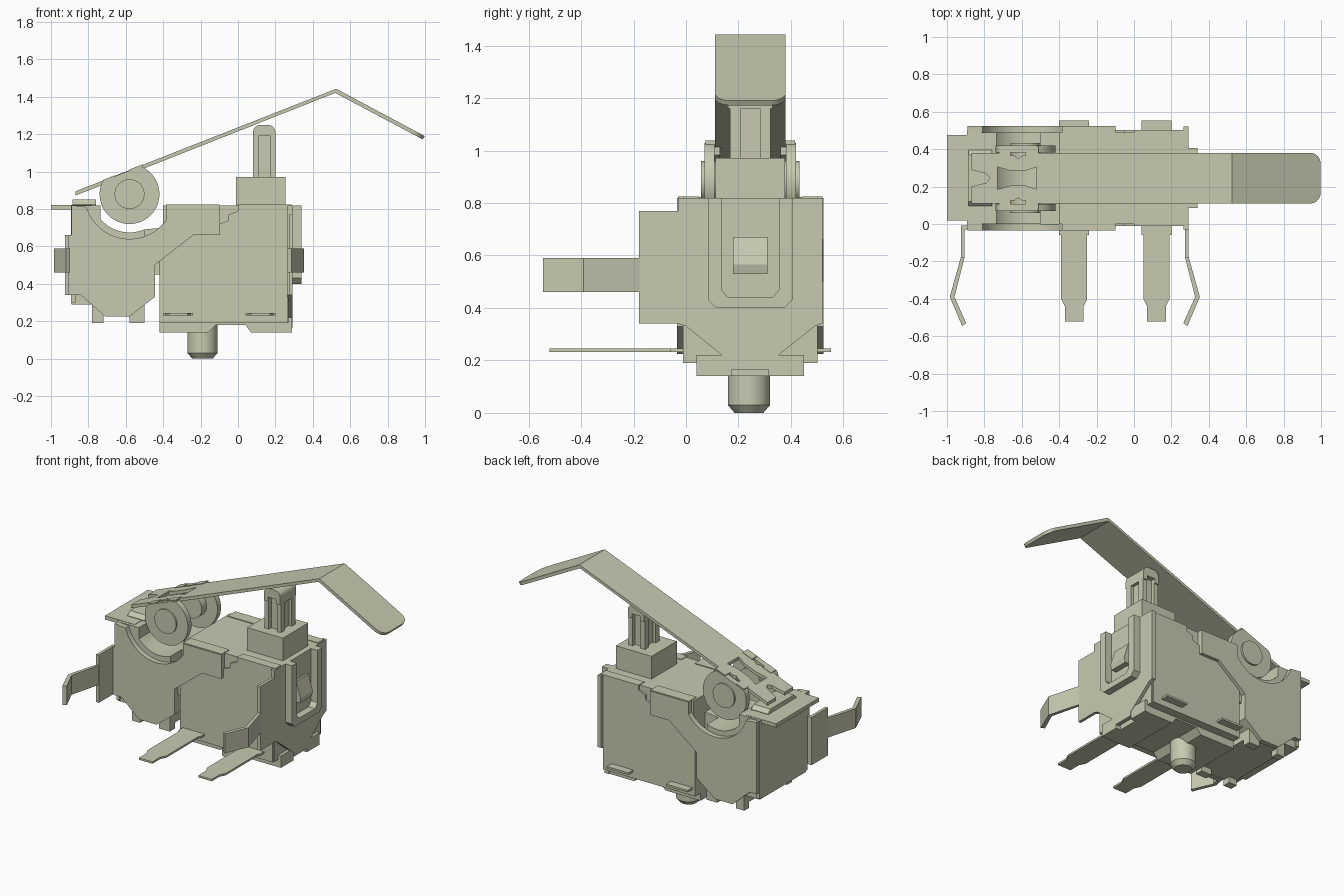
import bpy, bmesh, math

cube = bpy.data.objects.get("Cube")
if cube:
    bpy.data.objects.remove(cube, do_unlink=True)

MID = 0.245  # symmetry plane of the body in y
COLOR = (0.57, 0.59, 0.435, 1.0)
mat = bpy.data.materials.new("sage_grey")
mat.use_nodes = True
mat.diffuse_color = COLOR
bsdf = mat.node_tree.nodes["Principled BSDF"]
bsdf.inputs["Base Color"].default_value = COLOR
bsdf.inputs["Roughness"].default_value = 0.6


def prism(name, pts, axis, a, b, deform=None, tip_bevel=0):
    """Extrude a 2D profile along an axis from a to b."""
    place = {"x": lambda p, t: (t, p[0], p[1]),
             "y": lambda p, t: (p[0], t, p[1]),
             "z": lambda p, t: (p[0], p[1], t)}[axis]
    bm = bmesh.new()
    lo = [bm.verts.new(place(p, a)) for p in pts]
    hi = [bm.verts.new(place(p, b)) for p in pts]
    n = len(pts)
    bm.faces.new(lo)
    bm.faces.new(hi[::-1])
    for i in range(n):
        j = (i + 1) % n
        bm.faces.new((lo[i], hi[i], hi[j], lo[j]))
    if deform:
        for v in bm.verts:
            v.co = deform(v.co)
    if tip_bevel:
        ends = [e for e in bm.edges if all(v.co.x > 0.95 for v in e.verts)
                and abs(e.verts[0].co.y - e.verts[1].co.y) < 1e-4]
        bmesh.ops.bevel(bm, geom=ends, offset=tip_bevel, segments=6,
                        profile=0.5, affect='EDGES')
    bmesh.ops.recalc_face_normals(bm, faces=bm.faces[:])
    me = bpy.data.meshes.new(name)
    bm.to_mesh(me)
    bm.free()
    me.materials.append(mat)
    me.shade_smooth()
    me.set_sharp_from_angle(angle=math.radians(28))
    ob = bpy.data.objects.new(name, me)
    bpy.context.collection.objects.link(ob)
    return ob


def box(name, x0, x1, y0, y1, z0, z1):
    return prism(name, [(x0, y0), (x1, y0), (x1, y1), (x0, y1)], "z", z0, z1)


def pair(name, pts, a, b):
    """Profile in x-z, extruded in y, on the front and mirrored at the back."""
    prism(name + "_front", pts, "y", a, b)
    prism(name + "_back", pts, "y", 2 * MID - b, 2 * MID - a)


def box_pair(name, x0, x1, y0, y1, z0, z1):
    pair(name, [(x0, z0), (x1, z0), (x1, z1), (x0, z1)], y0, y1)


def arc(cx, cy, r, a0, a1, n=20):
    return [(cx + r * math.cos(math.radians(a0 + (a1 - a0) * i / n)),
             cy + r * math.sin(math.radians(a0 + (a1 - a0) * i / n)))
            for i in range(n + 1)]


PX, PZ, TOP = -0.58, 0.88, 0.82  # lever pivot and housing top


def recess(r, x_right, x_left):
    """Arc below the pivot between two x limits, from right to left."""
    a0 = -math.degrees(math.acos((x_right - PX) / r))
    a1 = -math.degrees(math.acos((x_left - PX) / r))
    return arc(PX, PZ, r, a0, a1)


# housing: core with a pivot trough, and side layers split by a slot beside it
left_low = [(-0.89, 0.29), (-0.78, 0.29), (-0.78, 0.23), (-0.5, 0.23), (-0.5, 0.29)]
slot = [(-0.445, 0.33), (-0.445, 0.45), (-0.42, 0.45), (-0.42, 0.19)]
trough = recess(0.205, -0.5, -0.735) + [(-0.735, TOP), (-0.89, TOP)]
right_block = [(0.27, 0.19), (0.27, TOP), (-0.4, TOP)]
prism("housing_core", left_low + slot + right_block + [(-0.4, 0.70)] + trough,
      "y", 0.12, 2 * MID - 0.12)
pair("housing_side", left_low + slot + right_block + [(-0.4, 0.56), (-0.5, 0.56)] + trough, 0.0, 0.12)
prism("housing_base", [(-0.42, 0.14), (-0.16, 0.14), (-0.12, 0.18), (0.04, 0.18), (0.07, 0.14),
                       (0.255, 0.14), (0.255, 0.24), (-0.42, 0.24)], "y", 0.04, 0.445)
box_pair("base_corner", 0.255, 0.29, 0.04, 0.175, 0.14, 0.22)

# plastic side panels with a stepped upper corner
pair("side_panel", [(-0.42, 0.19), (0.265, 0.19), (0.265, 0.80), (0.25, TOP), (0.0, TOP), (0.0, 0.79),
                    (-0.05, 0.77), (-0.05, 0.74), (-0.1, 0.72), (-0.1, 0.66), (-0.24, 0.66),
                    (-0.42, 0.52)], -0.012, 0.005)
# metal bracket sides
pair("bracket_side", [(-0.89, 0.34), (-0.84, 0.34), (-0.71, 0.225), (-0.58, 0.225), (-0.445, 0.33),
                      (-0.445, 0.50), (-0.24, 0.66), (-0.1, 0.66), (-0.1, TOP), (-0.385, TOP)]
     + recess(0.24, -0.385, -0.81) + [(-0.89, TOP)], -0.034, 0.0)
# bracket feet, end wall and flange
box_pair("foot_outer", -0.78, -0.72, -0.008, 0.045, 0.19, 0.3)
box_pair("foot_inner", -0.58, -0.5, -0.008, 0.045, 0.19, 0.3)
box("bracket_end", -0.893, -0.87, -0.01, 0.50, 0.30, TOP)
prism("bracket_flange", [(-1, 0.02), (-0.78, 0.02), (-0.78, 0.475), (-1, 0.475)], "z", 0.797, TOP + 0.002)
prism("end_rib", [(0.095, 0.80), (0.395, 0.80), (0.395, 0.825), (0.37, 0.85), (0.12, 0.85), (0.095, 0.825)],
      "x", -0.885, -0.76)
# thin cover edges on the housing top
box_pair("cover_edge", -0.385, -0.1, -0.03, 0.05, 0.80, 0.825)
box_pair("cover_corner", 0.0, 0.285, -0.012, 0.05, 0.80, 0.824)

# right end wall with tapered bottom
prism("end_wall", [(-0.03, 0.34), (0.0, 0.33), (0.175, 0.19), (0.175, 0.165), (0.315, 0.165),
                   (0.315, 0.19), (0.49, 0.33), (0.52, 0.34), (0.52, TOP), (-0.03, TOP)],
      "x", 0.265, 0.292)
# latch pocket on the right end: U shaped rim with a ramp inside
prism("latch_rim", [(0.085, 0.43), (0.115, 0.40), (0.375, 0.40), (0.405, 0.43), (0.405, 0.82),
                    (0.355, 0.82), (0.355, 0.47), (0.33, 0.44), (0.16, 0.44), (0.135, 0.47),
                    (0.135, 0.82), (0.085, 0.82)], "x", 0.285, 0.34)
prism("latch_ramp", [(0.285, 0.53), (0.33, 0.53), (0.338, 0.565), (0.305, 0.67), (0.285, 0.67)],
      "y", 0.18, 0.31)

# locating peg with chamfered tip
def chamfer(co):
    if co.z < 0.01:
        co.x = -0.19 + (co.x + 0.19) * 0.68
        co.y = 0.24 + (co.y - 0.24) * 0.68
    return co
circle = arc(-0.19, 0.24, 0.08, 0, 360, 32)[:-1]
prism("peg", circle, "z", 0.03, 0.2)
prism("peg_tip", circle, "z", 0.0, 0.03, chamfer)

# flat front terminals, also showing as tabs at the back
for i, x in enumerate((-0.32, 0.12)):
    prism("front_terminal_%d" % (i + 1),
          [(x - 0.05, -0.52), (x + 0.05, -0.52), (x + 0.05, -0.44), (x + 0.07, -0.40), (x + 0.07, -0.06),
           (x + 0.08, -0.06), (x + 0.08, 0.553), (x - 0.08, 0.553), (x - 0.08, -0.06), (x - 0.07, -0.06),
           (x - 0.07, -0.40), (x - 0.05, -0.44)], "z", 0.232, 0.245)

# bent side terminals
def side_terminal(name, x, s, z0, z1, back):
    t = 0.02 * s
    prism(name + "_plate", [(x, -0.18), (x + t, -0.18), (x + t, back), (x, back)], "z", z0, z1)
    path = [(x, -0.175), (x + 0.055 * s, -0.39), (x - 0.008 * s, -0.53)]
    prism(name + "_lead", path + [(x + 0.014 * s, -0.545), (x + 0.08 * s, -0.39), (x + t, -0.175)],
          "z", 0.46, 0.59)
side_terminal("right_terminal", 0.272, 1, 0.34, 0.77, 0.0)
side_terminal("left_terminal", -0.905, -1, 0.34, 0.66, -0.01)
box("left_terminal_bend", -0.925, -0.87, -0.03, -0.008, 0.34, 0.66)

# plunger: guide collar, stem with a channel on each side, rounded head
box("plunger_collar", -0.01, 0.255, 0.112, 0.378, 0.80, 0.972)
box("plunger_core", 0.10, 0.18, 0.195, 0.295, 0.95, 1.20)
for n, x0 in (("left", 0.17), ("right", 0.08)):
    box_pair("plunger_post_" + n, x0, x0 + 0.03, 0.168, 0.208, 0.95, 1.18)
prism("plunger_head", [(0.08, 1.16), (0.11, 1.16), (0.11, 1.19), (0.17, 1.19), (0.17, 1.16), (0.20, 1.16)]
      + arc(0.16, 1.21, 0.04, 0, 90, 6) + arc(0.12, 1.21, 0.04, 90, 180, 6), "y", 0.16, 0.33)

# lever: two straight legs, rounded tip, notched pivot end
SLOPE = (1.425 - 0.875) / (0.525 + 0.87)
def lever_z(x):
    return 0.872 + (x + 0.87) * SLOPE
def tilt(co):
    co.z += lever_z(co.x)
    return co
half = [(-0.87, 0.11), (-0.67, 0.11), (-0.67, 0.125), (-0.64, 0.125), (-0.62, 0.14), (-0.60, 0.125),
        (-0.52, 0.125), (-0.52, 0.11), (-0.40, 0.11), (-0.40, MID), (-0.52, MID), (-0.52, 0.185),
        (-0.58, 0.205), (-0.66, 0.205), (-0.73, 0.185), (-0.73, MID), (-0.77, MID), (-0.79, 0.22),
        (-0.87, 0.20)]
prism("lever_root_front", half, "z", 0, 0.022, tilt)
prism("lever_root_back", [(x, 2 * MID - y) for x, y in half], "z", 0, 0.022, tilt)
z0 = lever_z(-0.40)
prism("lever", [(-0.40, z0), (0.52, 1.421), (0.988, 1.172), (0.998, 1.19), (0.525, 1.443),
                (-0.40, z0 + 0.022)], "y", 0.11, 0.38, tip_bevel=0.06)
# pivot ears, trimmed along the lever, with pins
ear = [(x, min(z, lever_z(x) + 0.02)) for x, z in arc(PX, PZ, 0.16, 0, 360, 48)[:-1]]
pair("lever_ear", ear, 0.07, 0.108)
pair("pivot_pin", arc(PX, PZ, 0.08, 0, 360, 32)[:-1], 0.058, 0.16)
# folded tabs joining the ears to the lever
for n, x0, x1 in (("outer", -0.72, -0.66), ("inner", -0.58, -0.51)):
    pair("lever_tab_" + n, [(x0, lever_z(x0) - 0.03), (x1, lever_z(x1) - 0.03),
                            (x1, lever_z(x1) + 0.025), (x0, lever_z(x0) + 0.025)], 0.075, 0.13)
